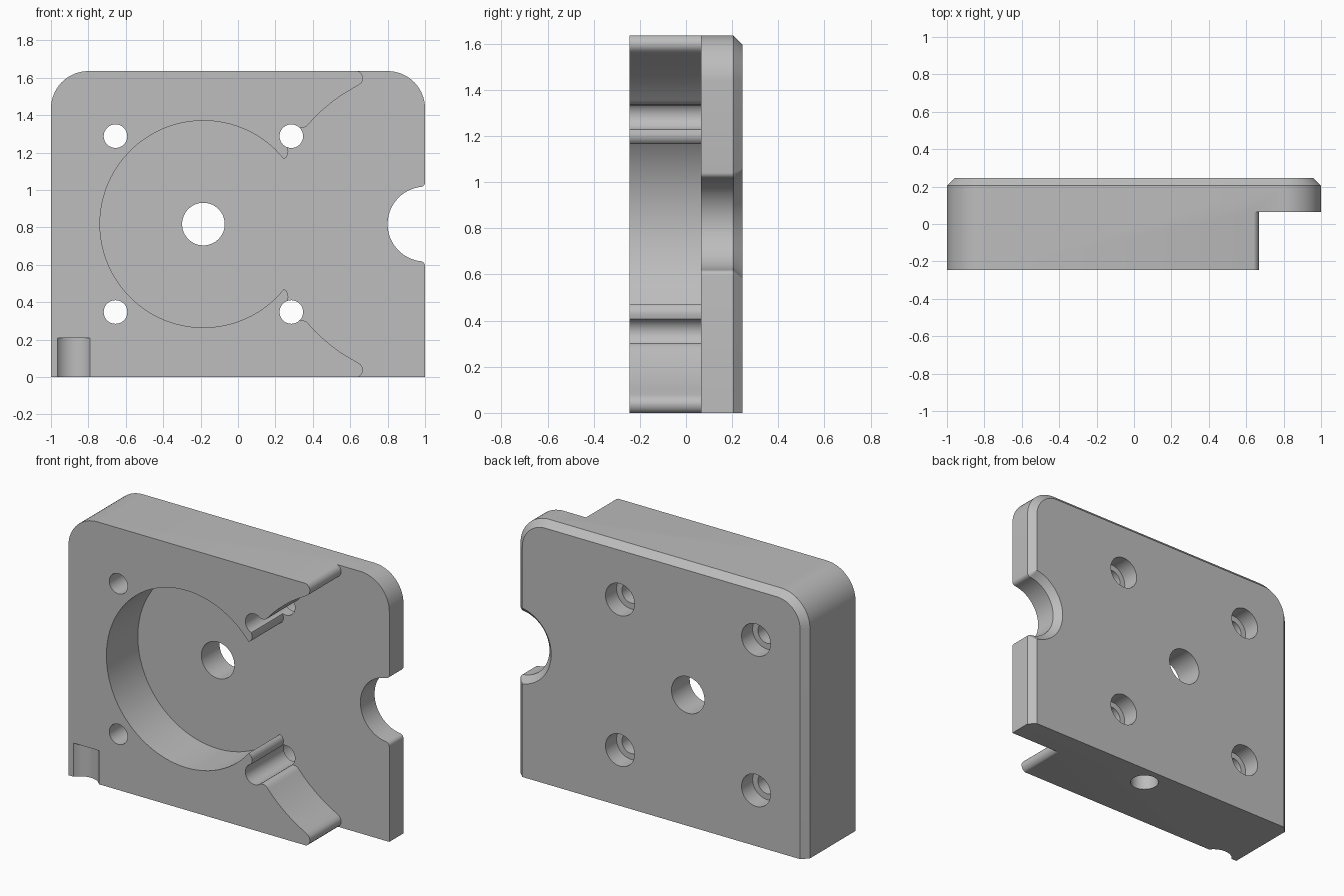
import bpy, bmesh
from math import cos, sin, pi, sqrt, asin, atan2
from mathutils import Matrix

cube = bpy.data.objects.get("Cube")
if cube:
    bpy.data.objects.remove(cube)

H = 1.636            # overall height
MID = H / 2          # mirror plane of the pocket and notch
FRONT, FLOOR, BACK = -0.245, 0.065, 0.245
CX = -0.185          # motor bore axis


def material(name, value):
    m = bpy.data.materials.new(name)
    m.use_nodes = True
    col = (value, value, value, 1)
    m.diffuse_color = col
    m.node_tree.nodes["Principled BSDF"].inputs["Base Color"].default_value = col
    return m


grey = material("plain grey", 0.51)


def arc(cx, cz, r, a0, a1, n):
    return [(cx + r * cos(a0 + (a1 - a0) * i / n),
             cz + r * sin(a0 + (a1 - a0) * i / n)) for i in range(n + 1)]


def loft(name, sections):
    """Solid through (y, outline) sections with equal point counts."""
    bm = bmesh.new()
    rings = [[bm.verts.new((x, y, z)) for x, z in pts] for y, pts in sections]
    for a, b in zip(rings, rings[1:]):
        for i in range(len(a)):
            j = (i + 1) % len(a)
            bm.faces.new((a[i], a[j], b[j], b[i]))
    bm.faces.new(rings[0])
    bm.faces.new(rings[-1])
    bmesh.ops.recalc_face_normals(bm, faces=bm.faces)
    return finish(name, bm)


def finish(name, bm):
    me = bpy.data.meshes.new(name)
    bm.to_mesh(me)
    bm.free()
    ob = bpy.data.objects.new(name, me)
    me.materials.append(grey)
    bpy.context.collection.objects.link(ob)
    return ob


def bore(x, z, r, y0, y1):
    """Round cutter along y."""
    pts = arc(x, z, r, 0, 2 * pi, 48)[:-1]
    return loft("bore_cutter", [(y0, pts), (y1, pts)])


def upright(x, y, r, z0, z1):
    """Round cutter along z."""
    bm = bmesh.new()
    bmesh.ops.create_cone(bm, cap_ends=True, segments=48, radius1=r, radius2=r,
                          depth=z1 - z0,
                          matrix=Matrix.Translation((x, y, (z0 + z1) / 2)))
    return finish("upright_cutter", bm)


def outline(d):
    """Plate outline inset by d on every side but the bottom."""
    e, r, big = 1 - d, 0.2 - d, 0.2 + d
    f = max(0.025 - d, 0.001)
    fx = e - f                                   # notch lip rounding centre
    fz = sqrt((big + f) ** 2 - (1 - fx) ** 2)
    turn = atan2(fz, fx - 1)                     # notch arc end direction
    lip_low = arc(fx, MID - fz, f, 0, 2 * pi - turn - pi, 6)
    notch = arc(1, MID, big, 2 * pi - turn, turn, 36)[1:-1]
    lip_high = arc(fx, MID + fz, f, turn - pi, 0, 6)
    return ([(-e, 0), (e, 0)] + lip_low + notch + lip_high
            + arc(e - r, H - d - r, r, 0, pi / 2, 16)
            + arc(r - e, H - d - r, r, pi / 2, pi, 16))


# Plate with a chamfered back edge
plate = loft("mounting_plate", [(FRONT, outline(0)), (BACK - 0.04, outline(0)),
                                (BACK, outline(0.04))])

# Open pocket: bore circle, jaw tips, then flared mouth (heights from middle)
R = 0.553
a = asin(0.347 / R)
jaw = [(0.258, 0.356), (0.267, 0.372), (0.269, 0.39), (0.262, 0.418),
       (0.285, 0.472), (0.33, 0.515), (0.352, 0.516), (0.366, 0.522),
       (0.38, 0.537), (0.41, 0.57), (0.45, 0.608), (0.5, 0.65),
       (0.55, 0.687), (0.6, 0.717), (0.64, 0.74), (0.657, 0.752),
       (0.667, 0.768), (0.668, 0.785), (0.662, 0.802), (0.65, 0.814),
       (0.64, 0.818), (0.64, 1), (1.2, 1)]
upper = [(x, MID + h) for x, h in jaw]
lower = [(x, MID - h) for x, h in reversed(jaw)]
circle = arc(CX, MID, R, a, 2 * pi - a, 72)
pocket = circle + lower[::-1] + upper[::-1]
cutters = [loft("pocket_cutter", [(FRONT - 0.1, pocket), (FLOOR, pocket)])]

# Centre bore, screw holes and their counterbores
cutters.append(bore(CX, MID, 0.114, -0.5, 0.5))
for sx in (-1, 1):
    for sz in (-1, 1):
        x, z = CX + sx * 0.47, MID + sz * 0.47
        cutters.append(bore(x, z, 0.063, -0.5, 0.5))
        cutters.append(bore(x, z, 0.1, BACK - 0.11, 0.5))

# Shallow groove in the front corner and blind hole in the base
cutters.append(upright(-0.877, FRONT - 0.062, 0.107, -0.1, 0.21))
cutters.append(upright(0.02, 0.12, 0.083, -0.1, 0.2))

# Cut everything and bake the result
for c in cutters:
    c.hide_render = True
    mod = plate.modifiers.new("cut", 'BOOLEAN')
    mod.operation = 'DIFFERENCE'
    mod.solver = 'EXACT'
    mod.object = c
bpy.context.view_layer.objects.active = plate
for ob in bpy.context.selected_objects:
    ob.select_set(False)
plate.select_set(True)
for mod in list(plate.modifiers):
    bpy.ops.object.modifier_apply(modifier=mod.name)
for c in cutters:
    bpy.data.objects.remove(c)
bpy.ops.object.shade_smooth_by_angle(angle=0.5)
